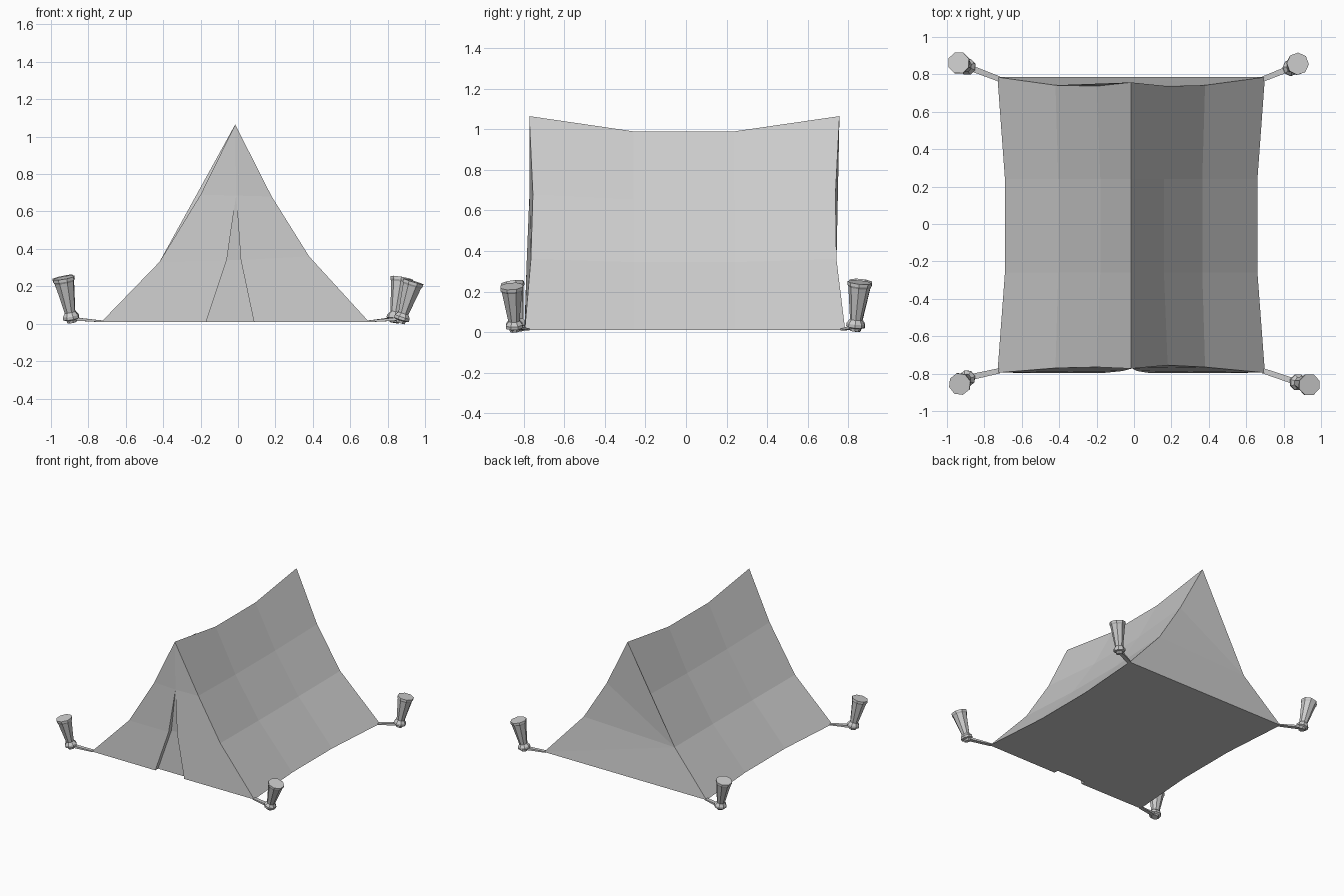
import bpy, bmesh, math
from mathutils import Vector, Matrix

if "Cube" in bpy.data.objects:
    bpy.data.objects.remove(bpy.data.objects["Cube"])


def make_object(name, bm):
    bmesh.ops.recalc_face_normals(bm, faces=bm.faces)
    mesh = bpy.data.meshes.new(name)
    bm.to_mesh(mesh)
    bm.free()
    ob = bpy.data.objects.new(name, mesh)
    bpy.context.collection.objects.link(ob)
    return ob


# tent: cross-section (x, z) at the ends and at the sagging middle
END = [(-.73, .01), (-.42, .33), (-.20, .69), (-.015, 1.065), (.18, .68), (.38, .36), (.70, .01)]
MID = [(-.69, .01), (-.405, .32), (-.18, .665), (-.015, .99), (.16, .655), (.365, .345), (.66, .01)]
FRONT_Y = [-.795, -.77, -.765, -.773, -.755, -.765, -.795]
BACK_Y = [.785, .742, .737, .757, .737, .742, .785]

bm = bmesh.new()
stations = [
    [bm.verts.new((x, y, z)) for (x, z), y in zip(END, FRONT_Y)],
    [bm.verts.new((x, -.26, z)) for x, z in MID],
    [bm.verts.new((x, .24, z)) for x, z in MID],
    [bm.verts.new((x, y, z)) for (x, z), y in zip(END, BACK_Y)],
]
# roof panels
for a, b in zip(stations, stations[1:]):
    for i in range(6):
        bm.faces.new((a[i], a[i + 1], b[i + 1], b[i]))
front, back = stations[0], stations[-1]

# back wall, fanned like a stretched sheet
fan = [back[0], back[6], back[5], back[4], back[3], back[2]]
for a, b in zip(fan, fan[1:]):
    bm.faces.new((back[1], a, b))

# front wall with door slit
tip = bm.verts.new((-.01, -.772, .685))
left = [bm.verts.new(c) for c in ((-.17, -.797, .01), (-.06, -.786, .34))]
right = [bm.verts.new(c) for c in ((.085, -.797, .01), (.015, -.786, .34))]
for side, edge in ((left, front[:3]), (right, front[:3:-1])):
    bm.faces.new((edge[0], side[0], side[1], edge[1]))
    bm.faces.new((edge[1], side[1], tip, edge[2]))
    bm.faces.new((edge[2], tip, front[3]))

# recessed door panel and the slit's rim
inner_l = [bm.verts.new(v.co + Vector((0, .035, 0))) for v in left]
inner_r = [bm.verts.new(v.co + Vector((0, .035, 0))) for v in right]
bm.faces.new((inner_l[0], inner_r[0], inner_r[1], inner_l[1]))
bm.faces.new((inner_l[1], inner_r[1], tip))
for outer, inner in ((left, inner_l), (right, inner_r)):
    bm.faces.new((outer[0], outer[1], inner[1], inner[0]))
    bm.faces.new((outer[1], tip, inner[1]))

# floor
bm.faces.new([front[0], left[0], inner_l[0], inner_r[0], right[0]]
             + [s[6] for s in stations] + [s[0] for s in reversed(stations)][:-1])
make_object("tent_canvas", bm)

# pegs: turned octagonal profile (radius, height)
PEG = [(.025, 0), (.028, .014), (.045, .02), (.045, .036), (.03, .056), (.054, .215), (.06, .225), (.06, .24)]


def peg(name, base, top, turn):
    base, top = Vector(base), Vector(top)
    axis = top - base
    rot = axis.to_track_quat('Z', 'Y').to_matrix() @ Matrix.Rotation(turn, 3, 'Z')
    bm = bmesh.new()
    rings = []
    for r, h in PEG:
        k = h / .24 * axis.length
        rings.append([bm.verts.new(base + rot @ Vector(
            (r * math.cos(a * math.pi / 4), r * math.sin(a * math.pi / 4), k))) for a in range(8)])
    for a, b in zip(rings, rings[1:]):
        for i in range(8):
            j = (i + 1) % 8
            bm.faces.new((a[i], a[j], b[j], b[i]))
    bm.faces.new(rings[0])
    bm.faces.new(rings[-1])
    make_object(name, bm)


def strap(name, start, end):
    # flat tapered cord from tent corner to peg
    start, end = Vector(start), Vector(end)
    d = (end - start).normalized()
    side = d.cross(Vector((0, 0, 1))).normalized()
    bm = bmesh.new()
    ends = []
    for p, w, h in ((start, .014, .004), (end, .016, .009)):
        ends.append([bm.verts.new(p + side * (sx * w) + Vector((0, 0, sz * h)))
                     for sx, sz in ((-1, -1), (1, -1), (1, 1), (-1, 1))])
    a, b = ends
    for i in range(4):
        j = (i + 1) % 4
        bm.faces.new((a[i], a[j], b[j], b[i]))
    bm.faces.new(a)
    bm.faces.new(b)
    make_object(name, bm)


CORNERS = {
    "front_left": (front_co := (-.72, -.785, .012), (-.888, -.822, .006), (-.932, -.856, .245)),
    "front_right": ((.69, -.785, .012), (.868, -.845, .004), (.938, -.86, .226)),
    "back_left": ((-.72, .775, .012), (-.885, .838, .006), (-.938, .862, .25)),
    "back_right": ((.69, .775, .012), (.835, .833, .006), (.876, .857, .245)),
}
for n, (where, (corner, base, top)) in enumerate(CORNERS.items()):
    peg(where + "_peg", base, top, .4 + .2 * n)
    strap(where + "_strap", corner, (base[0], base[1], .026))
